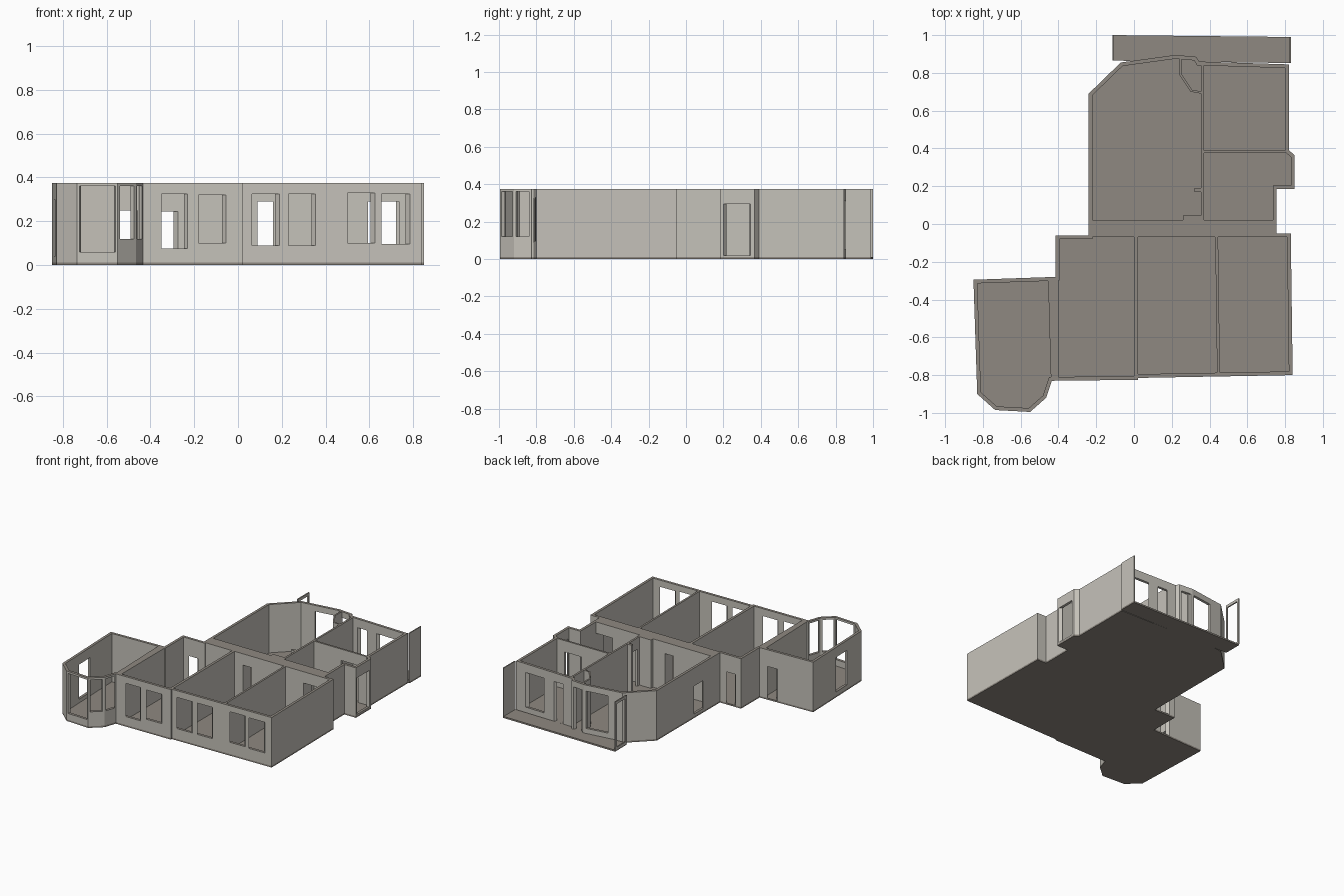
import bpy
import bmesh
from mathutils import Vector

if "Cube" in bpy.data.objects:
    bpy.data.objects.remove(bpy.data.objects["Cube"])

H = 0.375      # wall top
BASE = 0.012   # slab thickness
T = 0.02       # outer wall thickness


def material(name, rgb):
    m = bpy.data.materials.new(name)
    m.use_nodes = True
    m.diffuse_color = (*rgb, 1)
    m.node_tree.nodes["Principled BSDF"].inputs["Base Color"].default_value = (*rgb, 1)
    return m


WALL = material("warm grey plaster", (0.56, 0.54, 0.49))
FLOOR = material("brown grey floor", (0.275, 0.25, 0.22))


def prism(bm, pts, z0, z1):
    """Upright prism over a counter-clockwise outline."""
    low = [bm.verts.new((p[0], p[1], z0)) for p in pts]
    high = [bm.verts.new((p[0], p[1], z1)) for p in pts]
    bm.faces.new(low[::-1])
    bm.faces.new(high)
    n = len(pts)
    for i in range(n):
        j = (i + 1) % n
        bm.faces.new((low[i], low[j], high[j], high[i]))


def finish(name, bm, mats):
    bmesh.ops.recalc_face_normals(bm, faces=bm.faces)
    for f in bm.faces:
        f.material_index = 1 if len(mats) > 1 and f.normal.z > 0.9 else 0
    me = bpy.data.meshes.new(name)
    bm.to_mesh(me)
    bm.free()
    for m in mats:
        me.materials.append(m)
    ob = bpy.data.objects.new(name, me)
    bpy.context.collection.objects.link(ob)
    return ob


def slab(name, pts):
    bm = bmesh.new()
    prism(bm, pts, 0, BASE)
    finish(name, bm, [FLOOR])


def wall(name, a, b, a_in, b_in, openings=()):
    """Wall from a to b; openings are (start, end, bottom, top) along its main axis."""
    a, b, a_in, b_in = map(Vector, (a, b, a_in, b_in))
    axis = 0 if abs(b.x - a.x) > abs(b.y - a.y) else 1
    spans = []
    for s, e, z0, z1 in openings:
        t = sorted((u - a[axis]) / (b[axis] - a[axis]) for u in (s, e))
        spans.append((t[0], t[1], z0, z1))
    bm = bmesh.new()

    def piece(t0, t1, z0, z1):
        if t1 - t0 > 1e-4 and z1 - z0 > 1e-4:
            prism(bm, [a.lerp(b, t0), a.lerp(b, t1),
                       a_in.lerp(b_in, t1), a_in.lerp(b_in, t0)], z0, z1)

    pos = 0
    for t0, t1, z0, z1 in sorted(spans):
        piece(pos, t0, BASE, H)
        piece(t0, t1, BASE, z0)
        piece(t0, t1, z1, H)
        pos = t1
    piece(pos, 1, BASE, H)
    finish(name, bm, [WALL, FLOOR])


def partition(name, a, b, thick, openings=()):
    """Wall of even thickness to the left of the line a-b."""
    d = Vector((b[0] - a[0], b[1] - a[1])).normalized()
    n = Vector((-d.y, d.x)) * thick
    wall(name, a, b, Vector(a) + n, Vector(b) + n, openings)


def inset(pts, t):
    out = []
    for i, p in enumerate(pts):
        p = Vector(p)
        d0 = (p - Vector(pts[i - 1])).normalized()
        d1 = (Vector(pts[(i + 1) % len(pts)]) - p).normalized()
        n0, n1 = Vector((-d0.y, d0.x)), Vector((-d1.y, d1.x))
        out.append(p + (n0 + n1) * t / (1 + n0.dot(n1)))
    return out


# Outer walls: corner, name of the wall that starts there, its openings
DOOR = BASE
shell = [
    ((-.85, -.295), "bay_room_side_wall", [(-.58, -.72, .04, .30)]),
    ((-.83, -.90), "bay_right_facet", []),
    ((-.735, -.985), "bay_front_facet", [(-.725, -.56, .06, .36)]),
    ((-.55, -.995), "bay_left_facet", [(-.54, -.475, .12, .36)]),
    ((-.465, -.92), "bay_return_facet", [(-.91, -.84, .12, .36)]),
    ((-.435, -.83), "front_wall_west", [(-.35, -.23, .075, .325), (-.18, -.055, .10, .32)]),
    ((.02, -.825), "front_wall_step", []),
    ((.02, -.815), "front_wall_east", [(.065, .19, .09, .325), (.23, .355, .09, .325),
                                       (.50, .625, .10, .33), (.655, .785, .095, .325)]),
    ((.84, -.80), "east_wall", []),
    ((.83, -.05), "east_step_wall", []),
    ((.755, -.05), "east_recess_wall", []),
    ((.755, .185), "porch_front_wall", []),
    ((.85, .185), "porch_side_wall", [(.20, .345, .02, .295)]),
    ((.85, .365), "porch_corner_wall", []),
    ((.82, .39), "northeast_wall", []),
    ((.82, .845), "north_wall_east", [(.74, .585, .05, .31), (.50, .42, DOOR, .31)]),
    ((.345, .86), "north_wall_step", []),
    ((.33, .885), "north_wall_middle", [(.315, .235, DOOR, .33)]),
    ((.22, .895), "north_wall_west", [(.205, .04, .05, .33)]),
    ((-.07, .855), "northwest_facet", []),
    ((-.24, .69), "west_wall", [(.25, .14, .03, .24)]),
    ((-.24, -.06), "west_step_wall", [(-.295, -.37, DOOR, .245)]),
    ((-.415, -.06), "west_recess_wall", []),
    ((-.415, -.28), "bay_room_back_wall", [(-.48, -.56, DOOR, .25)]),
]
outer = [s[0] for s in shell]
inner = inset(outer, T)
slab("floor_slab", outer)
for i, (corner, name, holes) in enumerate(shell):
    j = (i + 1) % len(shell)
    wall(name, corner, outer[j], inner[i], inner[j], holes)

# Inner walls
wall("bay_room_partition", (-.455, -.285), (-.44, -.82), (-.40, -.285), (-.40, -.82))
partition("middle_room_partition", (.02, -.81), (.02, -.06), T)
partition("east_room_partition", (.455, -.80), (.445, -.06), .015)
partition("thick_spine_wall", (-.235, -.07), (.75, -.07), .09,
          [(.09, .16, DOOR, .29), (.595, .735, DOOR, .29)])
partition("hall_partition", (.37, .01), (.37, .855), .015, [(.07, .17, DOOR, .29)])
partition("back_room_partition", (.365, .375), (.82, .375), .015, [(.595, .735, DOOR, .29)])

# Door pier and boxed-in corner of the large room
partition("door_pier", (.32, .17), (.356, .17), .02)
partition("spine_pier", (.26, .02), (.356, .02), .025)
nook = [(.24, .88), (.24, .79), (.30, .70), (.355, .69)]
for i in range(3):
    partition("nook_wall_%d" % (i + 1), nook[i], nook[i + 1], .012)

# Balcony with one solid end and one open frame
slab("balcony_slab", [(-.11, .865), (.83, .852), (.83, .99), (-.11, 1.0)])
partition("balcony_end_wall", (.83, .852), (.83, .99), .008)
partition("balcony_end_frame", (-.105, .865), (-.105, 1.0), .01, [(.88, .985, .03, .355)])
